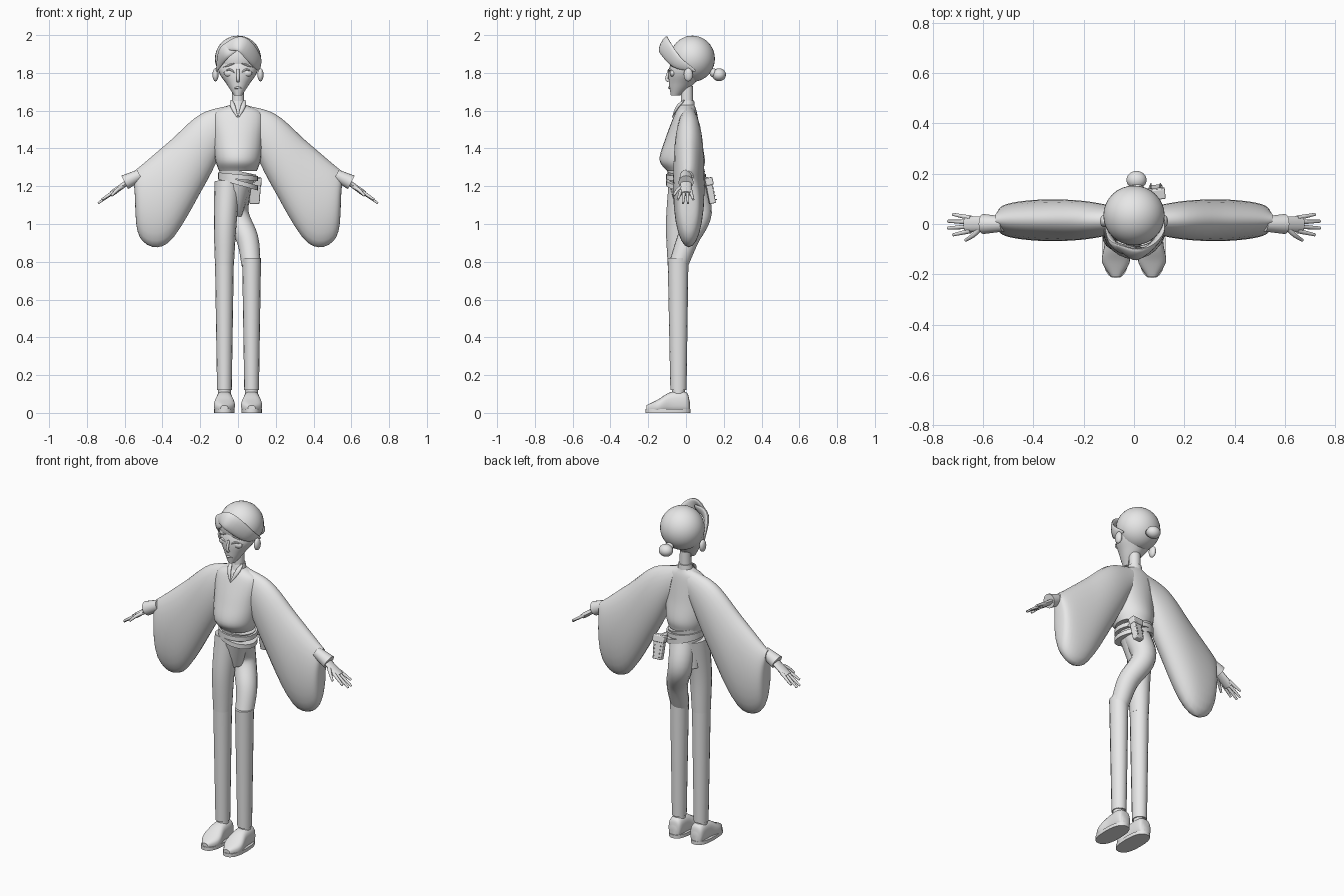
import bpy, bmesh, math
from mathutils import Vector

cube = bpy.data.objects.get("Cube")
if cube:
    bpy.data.objects.remove(cube)

grey = bpy.data.materials.new("pale_grey")
grey.use_nodes = True
tone = (.8, .8, .8, 1)
grey.diffuse_color = tone
grey.node_tree.nodes["Principled BSDF"].inputs["Base Color"].default_value = tone


def finish(name, bm):
    """Turn a bmesh into a named object, smooth with sharp edges kept."""
    bmesh.ops.recalc_face_normals(bm, faces=bm.faces)
    mesh = bpy.data.meshes.new(name)
    bm.to_mesh(mesh)
    bm.free()
    mesh.materials.append(grey)
    mesh.shade_smooth()
    mesh.set_sharp_from_angle(angle=math.pi / 4)
    ob = bpy.data.objects.new(name, mesh)
    bpy.context.collection.objects.link(ob)
    return ob


def spline(points, steps=6):
    """Sample a smooth curve through points of any dimension."""
    points = [Vector(p) for p in points]
    first = points[0] * 2 - points[1]
    last = points[-1] * 2 - points[-2]
    chain = [first] + points + [last]
    samples = []
    for a, b, c, d in zip(chain, chain[1:], chain[2:], chain[3:]):
        for k in range(steps):
            t = k / steps
            bend = a * 2 - b * 5 + c * 4 - d
            twist = b * 3 - a - c * 3 + d
            samples.append(b + ((c - a) * t + bend * t ** 2 + twist * t ** 3) / 2)
    return samples + [points[-1]]


def loft(name, rings, sides=24, square=1):
    """Skin a list of (centre, half axis, half axis) rings."""
    bm = bmesh.new()
    loops = []
    for centre, u, v in rings:
        loop = []
        for i in range(sides):
            angle = math.tau * i / sides
            ca, sa = math.cos(angle), math.sin(angle)
            ca = math.copysign(abs(ca) ** square, ca)
            sa = math.copysign(abs(sa) ** square, sa)
            loop.append(bm.verts.new(Vector(centre) + Vector(u) * ca + Vector(v) * sa))
        loops.append(loop)
    for lower, upper in zip(loops, loops[1:]):
        for i in range(sides):
            j = (i + 1) % sides
            bm.faces.new((lower[i], lower[j], upper[j], upper[i]))
    bm.faces.new(loops[0])
    bm.faces.new(loops[-1])
    return finish(name, bm)


def stack(name, rows):
    """Loft level rings given as (height, half width, front, back)."""
    rings = []
    for z, width, front, back in spline(rows):
        rings.append(((0, (front + back) / 2, z), (width, 0, 0), (0, (back - front) / 2, 0)))
    return loft(name, rings)


def sweep(name, points, start, end, flat=1, leaf=False, ref=(0, 1, 0), around=None):
    """Sweep a tapering ellipse; a leaf swells and closes at both ends."""
    path = spline(points)
    rings = []
    for i, p in enumerate(path):
        t = i / (len(path) - 1)
        radius = start + (end - start) * t
        if leaf:
            radius *= math.sin(math.pi * (.1 + .87 * t))
        along = (path[min(i + 1, len(path) - 1)] - path[max(i - 1, 0)]).normalized()
        facing = (p - Vector(around)).normalized() if around else Vector(ref)
        across = facing.cross(along).normalized()
        rings.append((p, across * radius, along.cross(across) * radius * flat))
    return loft(name, rings, sides=16)


def ball(name, loc, size):
    bm = bmesh.new()
    bmesh.ops.create_uvsphere(bm, u_segments=32, v_segments=20, radius=1)
    bmesh.ops.scale(bm, vec=size, verts=bm.verts)
    bmesh.ops.translate(bm, vec=loc, verts=bm.verts)
    return finish(name, bm)


def block(name, loc, size, taper=1):
    """Leaning bevelled box that may narrow towards the bottom."""
    bm = bmesh.new()
    bmesh.ops.create_cube(bm, size=1)
    for v in bm.verts:
        if v.co.z < 0:
            v.co.x *= taper
    bmesh.ops.scale(bm, vec=size, verts=bm.verts)
    ob = finish(name, bm)
    ob.location, ob.rotation_euler = loc, (.2, 0, .1)
    bevel = ob.modifiers.new("edge", "BEVEL")
    bevel.width, bevel.segments = .005, 2
    return ob


# Head, hair and neck
skull = (0, .034, 1.875)
stack("face", [(1.68, .02, -.08, -.03), (1.74, .06, -.09, .04),
               (1.82, .107, -.09, .1), (1.92, .09, -.05, .1)])
ball("hair_cap", skull, (.122, .119, .122))
ball("hair_bun", (.01, .175, 1.79), (.04, .036, .034))
ball("bun_tie", (.01, .145, 1.8), (.026, .02, .024))
sweep("long_fringe", [(-.07, -.09, 1.94), (.02, -.12, 1.95), (.1, -.05, 1.86), (.115, .05, 1.81)],
      .055, .04, flat=.3, leaf=True, around=skull)
sweep("short_fringe", [(.01, -.1, 1.95), (-.07, -.09, 1.91), (-.115, -.01, 1.81)],
      .045, .035, flat=.35, leaf=True, around=skull)
sweep("neck", [(0, .005, 1.58), (0, .005, 1.73)], .034, .031)

# Face features
sweep("nose", [(0, -.088, 1.82), (0, -.102, 1.77), (0, -.09, 1.757)], .007, .009)
sweep("lips", [(-.02, -.083, 1.718), (0, -.09, 1.722), (.02, -.083, 1.718)], .006, .006, leaf=True)
for s, side in ((1, "left"), (-1, "right")):
    ball(side + "_eye", (s * .046, -.07, 1.798), (.028, .016, .019))
    sweep(side + "_eyelid", [(s * .016, -.089, 1.8), (s * .045, -.087, 1.818), (s * .078, -.06, 1.8)],
          .005, .005, leaf=True)
    sweep(side + "_brow", [(s * .02, -.088, 1.85), (s * .08, -.064, 1.83)], .005, .005, leaf=True)
    ball(side + "_ear", (s * .119, .012, 1.79), (.016, .024, .035))

# Blouse with collar and lapels
stack("blouse", [(1.63, .045, -.03, .045), (1.58, .13, -.06, .06), (1.45, .13, -.11, .08),
                 (1.34, .12, -.14, .1), (1.28, .1, -.1, .09)])
stack("collar", [(1.59, .05, -.045, .05), (1.655, .037, -.026, .043)])
for s, side in ((1, "left"), (-1, "right")):
    sweep(side + "_lapel", [(s * .036, -.01, 1.655), (s * .026, -.045, 1.62), (0, -.075, 1.56)],
          .014, .012, flat=.6, leaf=True, ref=(0, -1, 0))

# Wide sleeves hang between an upper and a lower edge: (top x, top z, bottom x, bottom z)
sleeve = spline([(.04, 1.63, .08, 1.4), (.2, 1.58, .18, 1.2), (.36, 1.44, .37, .9),
                 (.5, 1.32, .52, .93), (.55, 1.28, .55, 1.2)])
for s, side in ((1, "left"), (-1, "right")):
    rings = []
    for i, (top_x, top_z, low_x, low_z) in enumerate(sleeve):
        t = i / (len(sleeve) - 1)
        depth = .05 - .025 * t + .045 * math.sin(math.pi * t)
        top, low = Vector((s * top_x, .015, top_z)), Vector((s * low_x, .015, low_z))
        rings.append(((top + low) / 2, (top - low) / 2, (0, depth, 0)))
    loft(side + "_sleeve", rings)

    # Cuff, palm and fingers
    sweep(side + "_cuff", [(s * .52, 0, 1.26), (s * .6, 0, 1.22)], .03, .04)
    sweep(side + "_palm", [(s * .58, 0, 1.225), (s * .67, 0, 1.16)], .014, .015, flat=2.1)
    for k, finger in enumerate(("little", "ring", "middle", "index")):
        y = .024 - k * .017
        tip = .74 if k in (1, 2) else .72
        sweep(f"{side}_{finger}_finger", [(s * .65, y, 1.175), (s * tip, y * 1.6, 1.85 - tip)], .01, .006)
    sweep(side + "_thumb", [(s * .61, -.015, 1.2), (s * .64, -.045, 1.18), (s * .67, -.065, 1.15)],
          .012, .006)

# Hips, bent left thigh and straight right thigh
sweep("hips", [(0, 0, 1.28), (-.02, 0, 1.18), (-.04, .01, 1.05)], .1, .06)
sweep("left_thigh", [(0, .02, 1.22), (-.01, .07, 1.06), (.05, .01, .92), (.07, -.042, .78)], .075, .05)
sweep("right_thigh", [(-.055, -.015, 1.22), (-.068, -.04, 1), (-.072, -.042, .78)], .07, .05, flat=1.1)

# Lower legs, ankles, shoes and soles
shoe = spline([(.02, .02, .06), (0, .04, .11), (-.08, .045, .11), (-.15, .055, .07), (-.21, .02, .04)])
for s, side in ((1, "left"), (-1, "right")):
    x = s * .072
    sweep(side + "_trouser_leg", [(x, -.042, .82), (x, -.04, .12)], .05, .039, flat=1.1)
    sweep(side + "_ankle", [(x, -.04, .16), (x, -.04, .08)], .034, .034)
    loft(side + "_shoe", [((x, y, top / 2), (width, 0, 0), (0, 0, top / 2))
                          for y, width, top in shoe], square=.75)
    loft(side + "_sole", [((x, -.095, z), (.054, 0, 0), (0, .12, 0)) for z in (0, .02)], square=.8)

# Two slanting belts
for name, height, slope in (("lower_belt", 1.22, -.03), ("upper_belt", 1.25, -.01)):
    loft(name, [((0, 0, height + rise), (.106, 0, slope), (0, .106, 0)) for rise in (-.013, .013)])

# Hip pouch with flap, strap and studs
block("pouch", (.088, .127, 1.175), (.066, .034, .135), taper=.8)
block("pouch_flap", (.088, .12, 1.225), (.072, .042, .04))
block("pouch_strap", (.075, .085, 1.235), (.03, .06, .02))
for s, side in ((1, "left"), (-1, "right")):
    for k in range(4):
        ball(side + "_pouch_stud", (.086 + s * .019, .144 + k * .005, 1.19 - k * .02), (.003, .005, .003))
